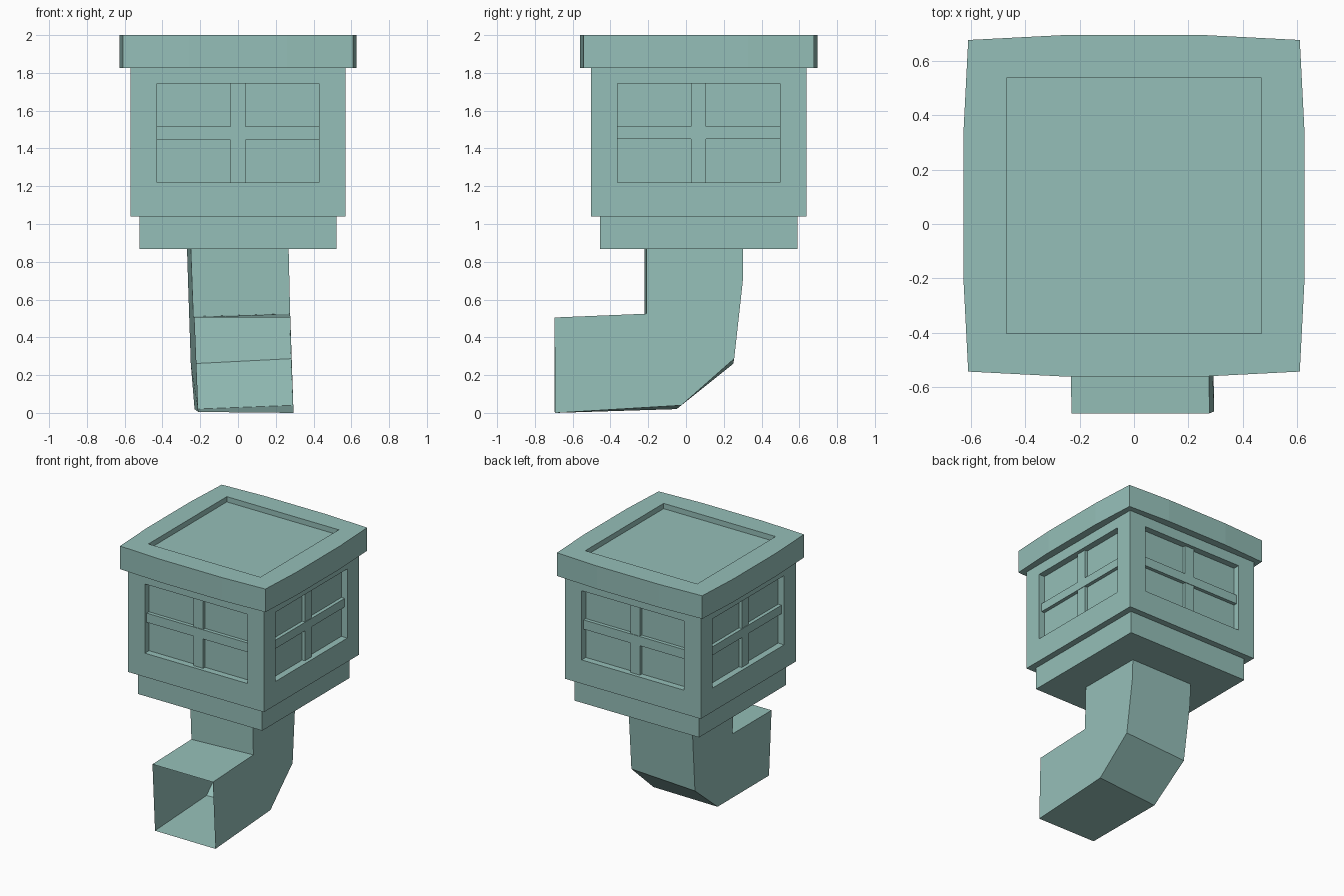
import bpy, bmesh
from mathutils import Vector

if "Cube" in bpy.data.objects:
    bpy.data.objects.remove(bpy.data.objects["Cube"])

CY = 0.067  # y centre of the head

# Dull green paint shared by all parts
paint = bpy.data.materials.new("green_paint")
paint.diffuse_color = (0.30, 0.52, 0.48, 1)
paint.use_nodes = True
paint.node_tree.nodes["Principled BSDF"].inputs["Base Color"].default_value = paint.diffuse_color


def finish(bm, name):
    mesh = bpy.data.meshes.new(name)
    bm.to_mesh(mesh)
    bm.free()
    mesh.materials.append(paint)
    obj = bpy.data.objects.new(name, mesh)
    bpy.context.collection.objects.link(obj)
    return obj


def prism(outline, z0, z1):
    bm = bmesh.new()
    face = bm.faces.new([bm.verts.new((x, y + CY, z0)) for x, y in outline])
    out = bmesh.ops.extrude_face_region(bm, geom=[face], use_keep_orig=True)
    for v in out["geom"]:
        if isinstance(v, bmesh.types.BMVert):
            v.co.z = z1
    bmesh.ops.recalc_face_normals(bm, faces=bm.faces)
    return bm


def square(h):
    return [(-h, -h), (h, -h), (h, h), (-h, h)]


def recess(bm, face, lo, hi, depth):
    """Sink a rectangular panel, clamped to lo..hi, into a face."""
    n = face.normal.copy()
    bmesh.ops.inset_individual(bm, faces=[face], thickness=0.02)
    for v in face.verts:
        for i in range(3):
            if abs(n[i]) < 0.5:
                v.co[i] = min(max(v.co[i], lo[i]), hi[i])
    rim = [v.co.copy() for v in face.verts]
    # second loop sits straight below the rim
    bmesh.ops.inset_individual(bm, faces=[face], thickness=0.02)
    for v in face.verts:
        v.co = min(rim, key=lambda c: (c - v.co).length) - n * depth


def box(name, lo, hi):
    bm = bmesh.new()
    bmesh.ops.create_cube(bm, size=1)
    for v in bm.verts:
        v.co = Vector([lo[i] if v.co[i] < 0 else hi[i] for i in range(3)])
    return finish(bm, name)


# Lid with slightly bowed sides and a sunken top panel
c, m, o = 0.61, 0.26, 0.628
lid_outline = [(-c, -c), (-m, -o), (m, -o), (c, -c), (o, -m), (o, m),
               (c, c), (m, o), (-m, o), (-c, c), (-o, m), (-o, -m)]
bm = prism(lid_outline, 1.825, 2.0)
top = max(bm.faces, key=lambda f: f.calc_center_median().z)
recess(bm, top, (-0.47, CY - 0.47, 0), (0.47, CY + 0.47, 3), 0.04)
finish(bm, "lid")

# Lantern body with a sunken window on each side
B, W, D = 0.57, 0.43, 0.05
bm = prism(square(B), 1.04, 1.825)
for f in [f for f in bm.faces if abs(f.normal.z) < 0.5]:
    recess(bm, f, (-W, CY - W, 1.22), (W, CY + W, 1.745), D)
finish(bm, "body")

# Crossed window bars, set back from the frame
for s, side in ((-1, "a"), (1, "b")):
    d0, d1 = sorted((s * (B - D - 0.005), s * (B - 0.027)))
    e0, e1 = sorted((s * (B - D - 0.005), s * (B - 0.023)))
    box("window_post_y_" + side, (-0.04, CY + d0, 1.22), (0.04, CY + d1, 1.745))
    box("window_rail_y_" + side, (-W, CY + e0, 1.445), (W, CY + e1, 1.515))
    box("window_post_x_" + side, (d0, CY - 0.04, 1.22), (d1, CY + 0.04, 1.745))
    box("window_rail_x_" + side, (e0, CY - W, 1.45), (e1, CY + W, 1.515))

# Stepped base under the body
finish(prism(square(0.522), 0.868, 1.04), "base")

# Bent square pipe, slightly skewed, open at the front mouth: (x, y, z) per side
left = [(-0.25, -0.22, 0.87), (-0.27, 0.30, 0.87), (-0.265, 0.30, 0.71),
        (-0.25, 0.25, 0.26), (-0.23, -0.05, 0.02), (-0.21, -0.695, 0.005),
        (-0.23, -0.697, 0.505), (-0.237, -0.22, 0.51)]
right = [(0.268, -0.21, 0.87), (0.265, 0.303, 0.87), (0.268, 0.303, 0.72),
         (0.28, 0.255, 0.287), (0.29, -0.025, 0.04), (0.294, -0.69, 0.0),
         (0.277, -0.697, 0.505), (0.276, -0.21, 0.525)]
bm = bmesh.new()
L = [bm.verts.new(p) for p in left]
R = [bm.verts.new(p) for p in right]
bm.faces.new(L)
bm.faces.new(R[::-1])
for i in range(8):
    if i != 5:
        j = (i + 1) % 8
        bm.faces.new((L[i], R[i], R[j], L[j]))
bmesh.ops.recalc_face_normals(bm, faces=bm.faces)
finish(bm, "pipe")
